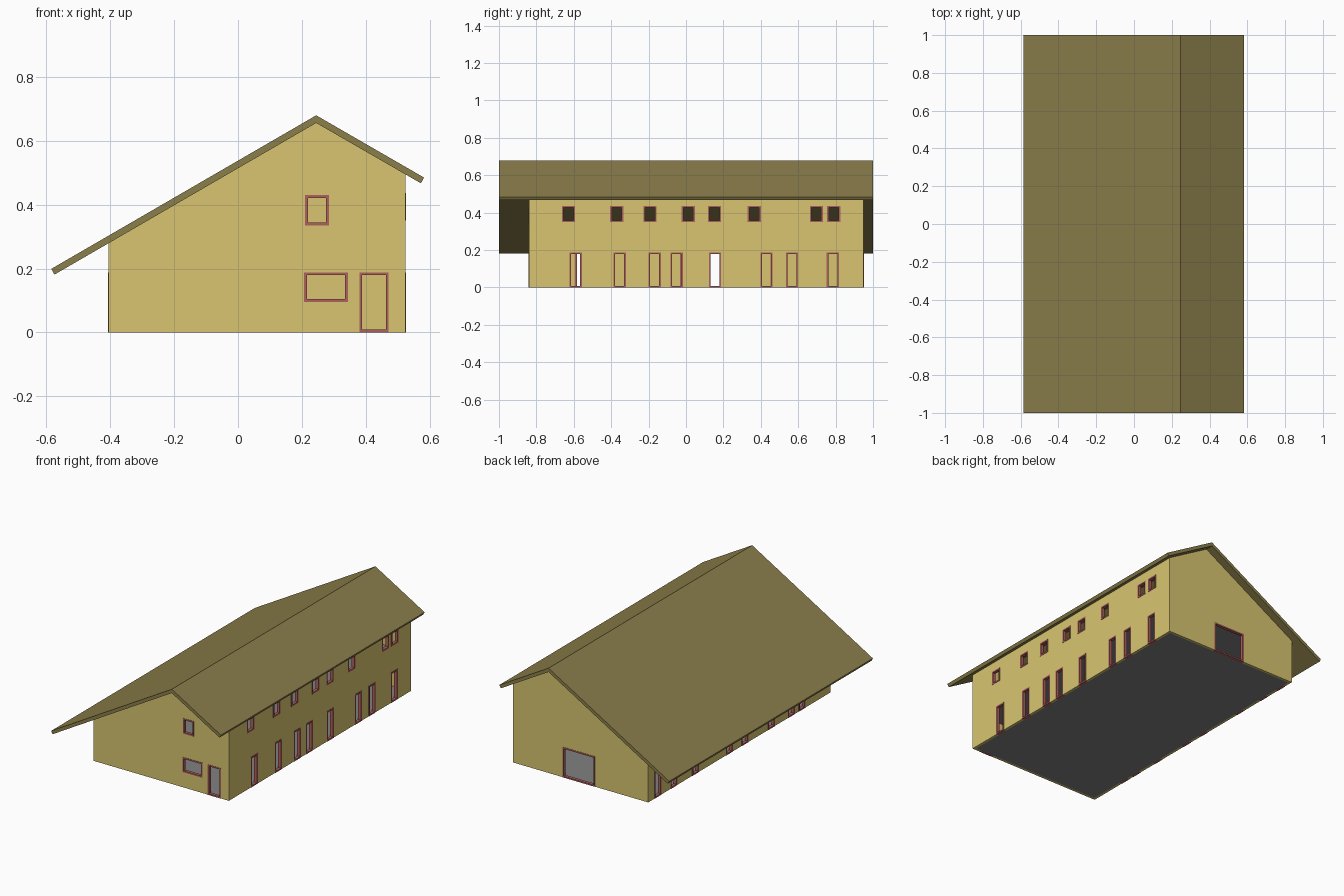
import bpy, bmesh
from mathutils import Vector

if "Cube" in bpy.data.objects:
    bpy.data.objects.remove(bpy.data.objects["Cube"])

X0, X1, Y0, Y1 = -0.405, 0.525, -0.84, 0.95   # outer wall faces
T = 0.015                                      # wall thickness
DOOR_H = 0.188


def material(name, rgb):
    m = bpy.data.materials.new(name)
    m.diffuse_color = (*rgb, 1)
    m.use_nodes = True
    m.node_tree.nodes["Principled BSDF"].inputs["Base Color"].default_value = m.diffuse_color
    return m


WALL = material("wall_yellow", (0.69, 0.56, 0.16))
ROOF = material("roof_olive", (0.26, 0.21, 0.07))
FRAME = material("frame_red", (0.42, 0.12, 0.11))
GREY = material("floor_grey", (0.22, 0.22, 0.22))


def finish(name, bm, mat=None):
    bmesh.ops.recalc_face_normals(bm, faces=bm.faces)
    me = bpy.data.meshes.new(name)
    bm.to_mesh(me)
    bm.free()
    ob = bpy.data.objects.new(name, me)
    bpy.context.collection.objects.link(ob)
    if mat:
        me.materials.append(mat)
    return ob


def add_prism(bm, profile, y0, y1):
    """Extrude an (x, z) profile along y."""
    f = bm.faces.new([bm.verts.new((x, y0, z)) for x, z in profile])
    r = bmesh.ops.extrude_face_region(bm, geom=[f])
    bmesh.ops.translate(bm, vec=(0, y1 - y0, 0),
                        verts=[v for v in r["geom"] if isinstance(v, bmesh.types.BMVert)])


def add_box(bm, lo, hi):
    add_prism(bm, [(lo[0], lo[2]), (hi[0], lo[2]), (hi[0], hi[2]), (lo[0], hi[2])], lo[1], hi[1])


def box(name, lo, hi, mat=None):
    bm = bmesh.new()
    add_box(bm, lo, hi)
    return finish(name, bm, mat)


# Openings per wall: (start, end, bottom, top) along the wall
right_low = [-0.59, -0.355, -0.168, -0.05, 0.155, 0.43, 0.567, 0.785]
right_high = [-0.628, -0.37, -0.192, 0.012, 0.152, 0.365, 0.697, 0.79]
left_low = [-0.56, -0.455, -0.26, 0.0, 0.155, 0.485, 0.70, 0.855]


def row(centres, z0, z1, w=0.066):
    return [(c - w / 2, c + w / 2, z0, z1) for c in centres]


openings = {
    "front": [(0.21, 0.285, 0.335, 0.43), (0.207, 0.345, 0.095, DOOR_H), (0.38, 0.472, 0, DOOR_H)],
    "back": [(-0.038, 0.184, 0, DOOR_H)],
    "right": row(right_low, 0, DOOR_H) + row(right_high, 0.35, 0.437, 0.07),
    "left": row(left_low, 0, DOOR_H),
}


def span(side, a, b, z0, z1, out):
    """Box corners for a rectangle in a wall, sticking out by `out` on both faces."""
    if side in ("front", "back"):
        y = (Y0, Y0 + T) if side == "front" else (Y1 - T, Y1)
        return (a, y[0] - out, z0), (b, y[1] + out, z1)
    x = (X0, X0 + T) if side == "left" else (X1 - T, X1)
    return (x[0] - out, a, z0), (x[1] + out, b, z1)


# Hollow walls with openings cut through
bm = bmesh.new()
add_prism(bm, [(X0, 0), (X1, 0), (X1, 0.495), (0.245, 0.656), (X0, 0.28)], Y0, Y1)
walls = finish("walls", bm, WALL)
void = box("void_cutter", (X0 + T, Y0 + T, -0.1), (X1 - T, Y1 - T, 1))
bm = bmesh.new()
for side, rects in openings.items():
    for a, b, z0, z1 in rects:
        add_box(bm, *span(side, a, b, z0 if z0 > 0 else -0.05, z1, 0.01))
holes = finish("opening_cutter", bm)
for cutter in (void, holes):
    mod = walls.modifiers.new(cutter.name, "BOOLEAN")
    mod.operation, mod.solver, mod.object = "DIFFERENCE", "EXACT", cutter
bpy.context.view_layer.objects.active = walls
for mod in list(walls.modifiers):
    bpy.ops.object.modifier_apply(modifier=mod.name)
for cutter in (void, holes):
    bpy.data.objects.remove(cutter)

# Window and door frames, four bars each
F = 0.009
for side, rects in openings.items():
    bm = bmesh.new()
    for a, b, z0, z1 in rects:
        for bar in ((a, a + F, z0, z1), (b - F, b, z0, z1),
                    (a + F, b - F, z0, z0 + F), (a + F, b - F, z1 - F, z1)):
            add_box(bm, *span(side, *bar, 0.002))
    finish(side + "_frames", bm, FRAME)

# Ground floor and upper floor slabs
box("ground_floor", (X0 + T, Y0 + T, 0.0), (X1 - T, Y1 - T, 0.005), GREY)
box("upper_floor", (X0 + T, Y0 + T, 0.235), (X1 - T, Y1 - T, 0.245), GREY)

# Asymmetric gable roof
bm = bmesh.new()
add_prism(bm, [(-0.585, 0.199), (0.245, 0.68), (0.583, 0.485),
               (0.573, 0.467), (0.245, 0.656), (-0.575, 0.181)], -1, 1)
finish("roof", bm, ROOF)
